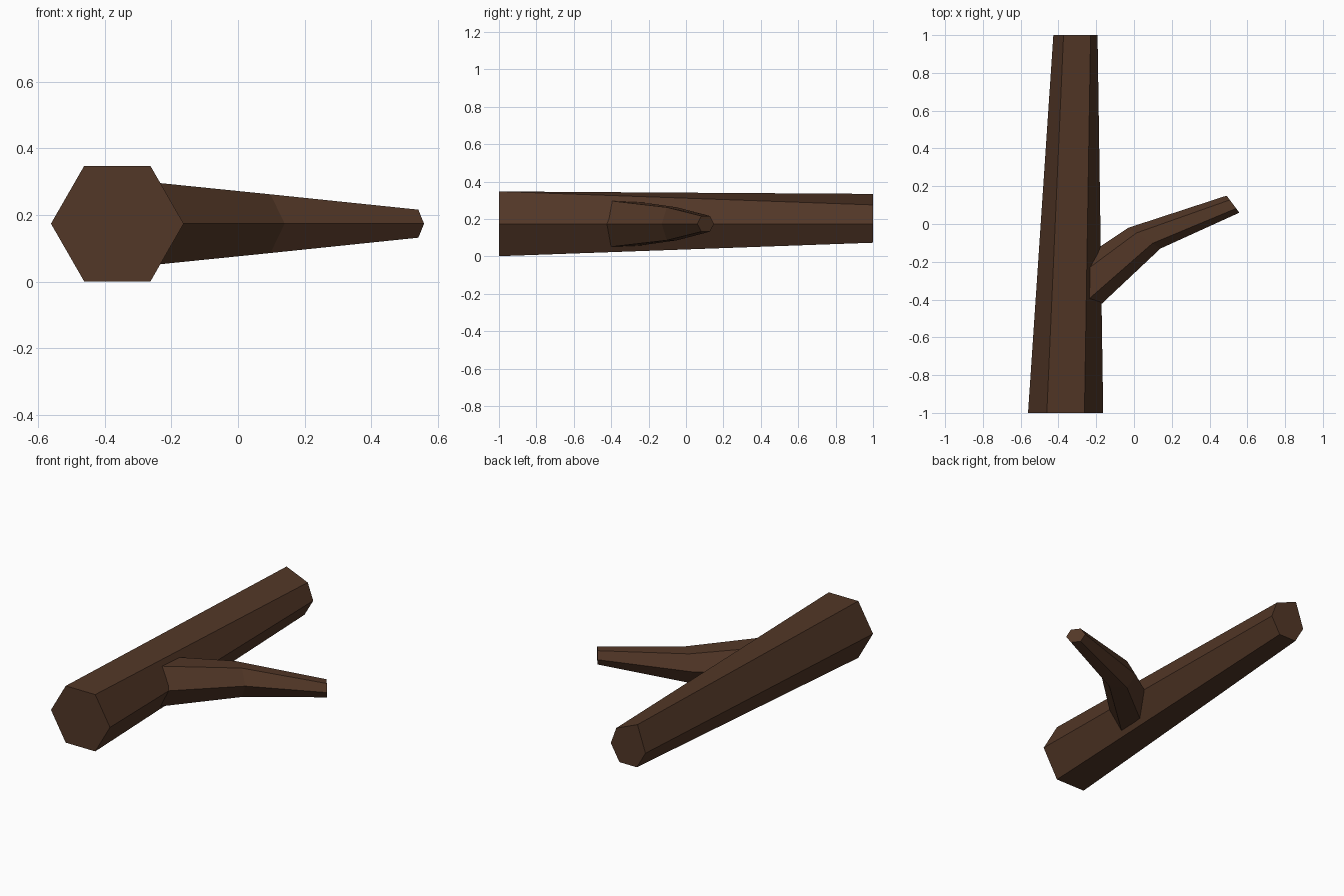
import bpy, bmesh, math
from mathutils import Vector

cube = bpy.data.objects.get("Cube")
if cube:
    bpy.data.objects.remove(cube, do_unlink=True)

bark = bpy.data.materials.new("brown_bark")
bark.use_nodes = True
colour = (0.085, 0.038, 0.020, 1)
bark.diffuse_color = colour
bark.node_tree.nodes["Principled BSDF"].inputs["Base Color"].default_value = colour


def hexagon(centre, side, height):
    """Six points around centre; side is the half-width vector, height the half height."""
    ring = []
    for i in range(6):
        a = math.radians(60 * i)
        up = Vector((0, 0, height * math.sin(a) / math.sin(math.radians(60))))
        ring.append(Vector(centre) + Vector(side) * math.cos(a) + up)
    return ring


def loft(name, rings):
    """Skin the rings with flat quads and cap both ends."""
    bm = bmesh.new()
    loops = [[bm.verts.new(p) for p in ring] for ring in rings]
    for a, b in zip(loops, loops[1:]):
        for i in range(6):
            j = (i + 1) % 6
            bm.faces.new((a[i], a[j], b[j], b[i]))
    bm.faces.new(loops[0])
    bm.faces.new(loops[-1])
    bmesh.ops.recalc_face_normals(bm, faces=bm.faces)
    mesh = bpy.data.meshes.new(name)
    bm.to_mesh(mesh)
    bm.free()
    mesh.materials.append(bark)
    obj = bpy.data.objects.new(name, mesh)
    bpy.context.collection.objects.link(obj)
    return obj


MID = 0.174  # height of the log's axis

# Tapered log, with one upper corner of the thin end raised
thick_end = hexagon((-0.362, -1, MID), (0.199, 0, 0), 0.173)
thin_end = hexagon((-0.31, 1, MID), (0.117, 0, 0), 0.101)
thin_end[1].x = -0.23
thin_end[2] = Vector((-0.373, 1, 0.334))
loft("log", [thick_end, thin_end])

# Bent side branch, rooted inside the log
loft("side_branch", [
    hexagon((-0.332, -0.388, MID), (0.072, -0.118, 0), 0.128),
    hexagon((0.055, -0.075, MID), (0.085, -0.055, 0), 0.088),
    hexagon((0.524, 0.105, MID), (0.034, -0.045, 0), 0.042),
])
